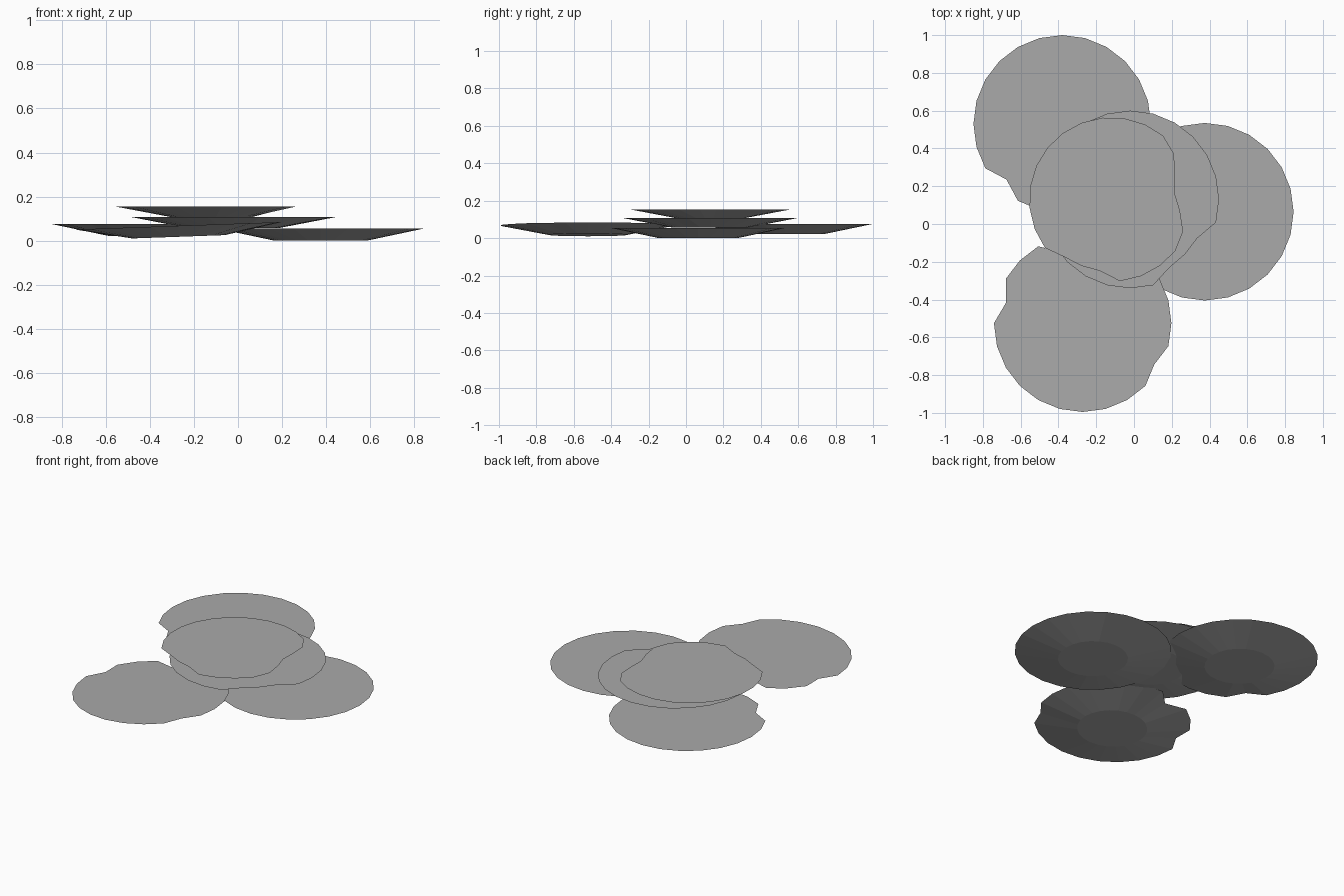
import bpy, bmesh
from math import radians, cos, sin
from mathutils import Matrix

cube = bpy.data.objects.get("Cube")
if cube:
    bpy.data.objects.remove(cube, do_unlink=True)

SIDES = 24
STEP = 360 / SIDES

stone = bpy.data.materials.new("stone_grey")
stone.use_nodes = True
colour = (0.4, 0.4, 0.4, 1)
stone.diffuse_color = colour
stone.node_tree.nodes["Principled BSDF"].inputs["Base Color"].default_value = colour


def slab(name, x, y, z, height, top_r, base_r, chips, phase=0, tilt=0):
    """Upturned saucer-shaped slab; chips maps a rim angle to a smaller radius."""
    bm = bmesh.new()
    top, base = [], []
    for i in range(SIDES):
        angle = i * STEP
        a = radians(angle + phase)
        r = chips.get(angle, top_r)
        top.append(bm.verts.new((r * cos(a), r * sin(a), height)))
        base.append(bm.verts.new((base_r * cos(a), base_r * sin(a), 0)))
    bm.faces.new(top)
    bm.faces.new(base[::-1])
    for i in range(SIDES):
        j = (i + 1) % SIDES
        bm.faces.new((base[i], base[j], top[j], top[i]))
    bm.transform(Matrix.Translation((x, y, z)) @ Matrix.Rotation(tilt, 4, "Y"))
    mesh = bpy.data.meshes.new(name)
    bm.to_mesh(mesh)
    bm.free()
    mesh.materials.append(stone)
    bpy.context.collection.objects.link(bpy.data.objects.new(name, mesh))


# Three slabs resting around the ground
slab("left_slab", 0.375, 0.065, 0, 0.055, 0.47, 0.21, {})
slab("back_slab", -0.38, 0.53, 0.022, 0.054, 0.47, 0.21, {225: 0.417})
slab("front_slab", -0.27, -0.525, 0.0175, 0.05, 0.47, 0.21,
     {105: 0.385, 165: 0.42, 330: 0.438}, tilt=-0.036)

# Two slabs stacked in the middle
slab("middle_slab", -0.02, 0.13, 0.058, 0.05, 0.47, 0.21,
     {330: 0.41, 315: 0.41, 300: 0.416})
slab("top_slab", -0.12, 0.13, 0.108, 0.046, 0.435, 0.19,
     {30: 0.41, 15: 0.36, 0: 0.336, 345: 0.367, 330: 0.416,
      255: 0.383, 240: 0.385, 225: 0.393}, phase=6)
